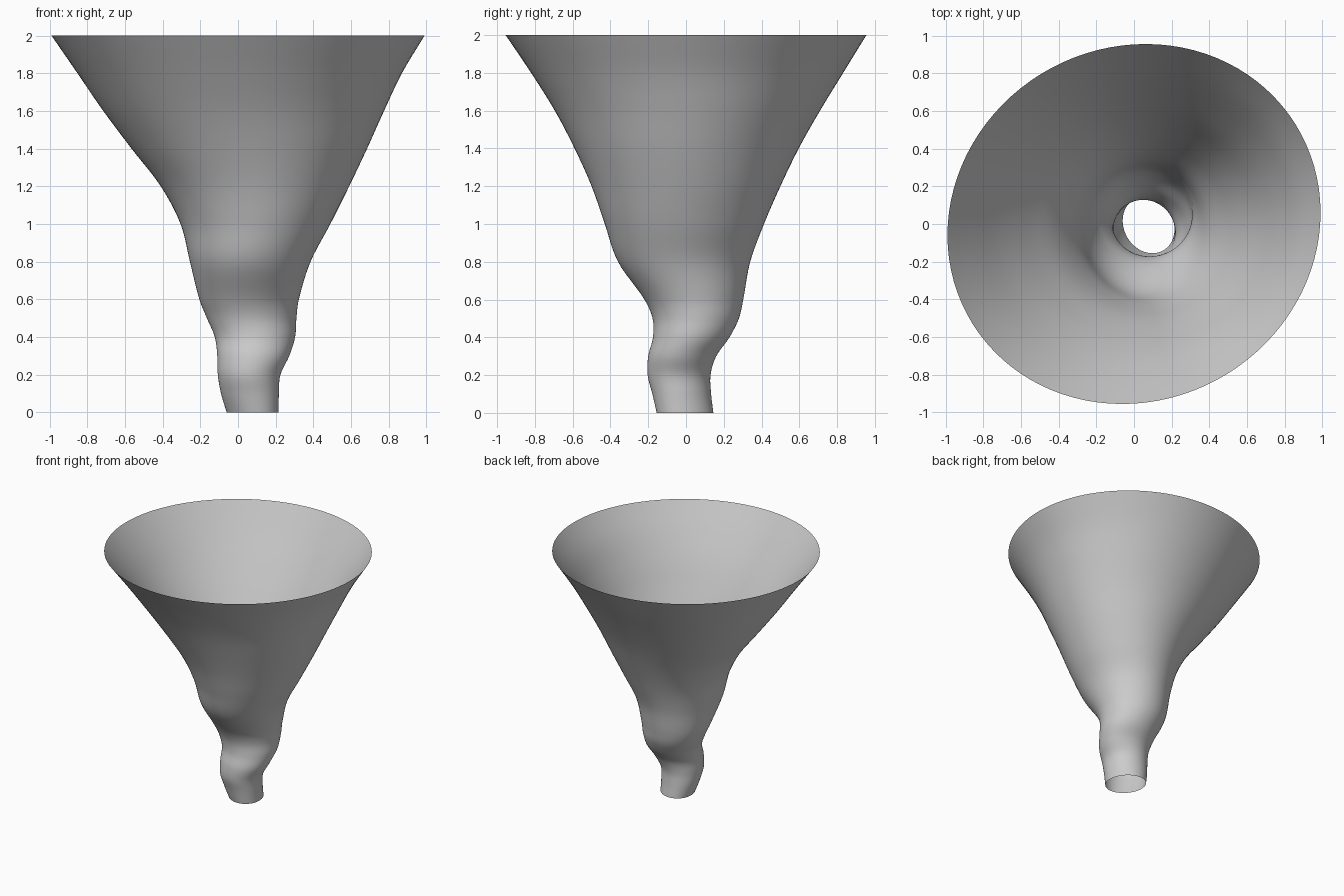
import bpy, bmesh
from math import sin, cos, pi

if "Cube" in bpy.data.objects:
    bpy.data.objects.remove(bpy.data.objects["Cube"])

# Horn stations: z, left x, right x, front y, back y, skew of the oval
STATIONS = [
    (0.00, -0.06, 0.215, -0.155, 0.145, -0.15),
    (0.10, -0.09, 0.217, -0.178, 0.133, -0.10),
    (0.20, -0.107, 0.225, -0.203, 0.13, -0.04),
    (0.30, -0.11, 0.272, -0.20, 0.16, 0.0),
    (0.40, -0.123, 0.303, -0.175, 0.23, 0.0),
    (0.50, -0.165, 0.31, -0.177, 0.28, 0.0),
    (0.60, -0.205, 0.323, -0.22, 0.303, 0.0),
    (0.80, -0.255, 0.385, -0.36, 0.34, 0.0),
    (1.00, -0.305, 0.49, -0.43, 0.413, 0.0),
    (1.20, -0.41, 0.59, -0.50, 0.50, 0.01),
    (1.40, -0.565, 0.685, -0.59, 0.597, 0.02),
    (1.60, -0.715, 0.775, -0.695, 0.71, 0.04),
    (1.80, -0.852, 0.87, -0.82, 0.832, 0.05),
    (2.00, -0.99, 0.99, -0.955, 0.955, 0.063),
]
SIDES, STEPS = 96, 6


def slope(i, k):
    """Slope of column k at station i."""
    a, b = STATIONS[max(i - 1, 0)], STATIONS[min(i + 1, len(STATIONS) - 1)]
    return (b[k] - a[k]) / (b[0] - a[0])


def station(i, t):
    """Smooth blend between station i and the next."""
    p, q = STATIONS[i], STATIONS[i + 1]
    h = q[0] - p[0]
    return [(2*t**3 - 3*t**2 + 1) * p[k] + (t**3 - 2*t**2 + t) * h * slope(i, k)
            + (3*t**2 - 2*t**3) * q[k] + (t**3 - t**2) * h * slope(i + 1, k)
            for k in range(6)]


def ring(bm, s):
    z, x0, x1, y0, y1, skew = s
    verts = []
    for j in range(SIDES):
        a = 2 * pi * j / SIDES
        verts.append(bm.verts.new(((x0 + x1) / 2 + (x1 - x0) / 2 * cos(a),
                                   (y0 + y1) / 2 + (y1 - y0) / 2 * sin(a + skew), z)))
    return verts


# Open, single-skin horn lofted through the stations
bm = bmesh.new()
rows = [station(i, n / STEPS) for i in range(len(STATIONS) - 1) for n in range(STEPS)]
rings = [ring(bm, s) for s in rows + [STATIONS[-1]]]
for lower, upper in zip(rings, rings[1:]):
    for j in range(SIDES):
        k = (j + 1) % SIDES
        bm.faces.new((lower[j], lower[k], upper[k], upper[j])).smooth = True
mesh = bpy.data.meshes.new("twisted_funnel")
bm.to_mesh(mesh)
bm.free()
bpy.context.collection.objects.link(bpy.data.objects.new("twisted_funnel", mesh))
